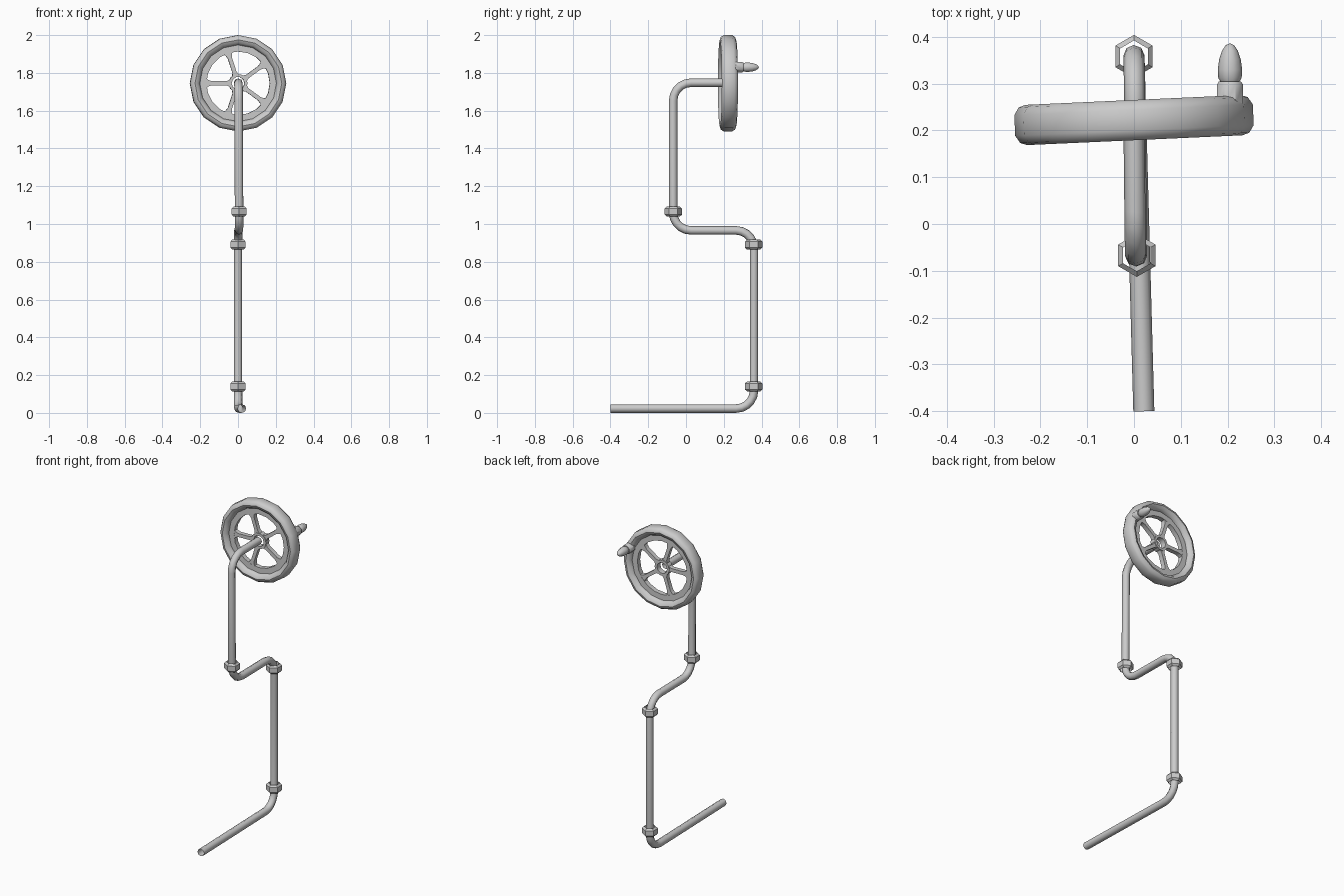
import bpy, bmesh
from math import sin, cos, pi, radians
from mathutils import Vector, Matrix

if "Cube" in bpy.data.objects:
    bpy.data.objects.remove(bpy.data.objects["Cube"])


def finish(name, bm, matrix, angle=40):
    bmesh.ops.recalc_face_normals(bm, faces=bm.faces)
    me = bpy.data.meshes.new(name)
    bm.to_mesh(me)
    bm.free()
    ob = bpy.data.objects.new(name, me)
    bpy.context.collection.objects.link(ob)
    ob.matrix_world = matrix
    bpy.ops.object.select_all(action='DESELECT')
    ob.select_set(True)
    bpy.context.view_layer.objects.active = ob
    bpy.ops.object.shade_smooth_by_angle(angle=radians(angle))
    return ob


def lathe(name, profile, sides, matrix, closed=False, start=0.0, angle=40):
    """Revolve (radius, height) points around local z."""
    bm = bmesh.new()
    rings = []
    for i in range(sides):
        a = start + 2 * pi * i / sides
        rings.append([bm.verts.new((r * cos(a), r * sin(a), h)) for r, h in profile])
    n = len(profile)
    for i in range(sides):
        p, q = rings[i], rings[(i + 1) % sides]
        for j in range(n if closed else n - 1):
            k = (j + 1) % n
            bm.faces.new((p[j], q[j], q[k], p[k]))
    bmesh.ops.remove_doubles(bm, verts=bm.verts, dist=1e-5)
    return finish(name, bm, matrix, angle)


def fillet(points, radius, steps=5):
    """Round the inner corners of a path."""
    out = [points[0]]
    for a, b, c in zip(points, points[1:], points[2:]):
        p = b + (a - b).normalized() * radius
        q = b + (c - b).normalized() * radius
        centre = p + q - b
        for i in range(steps + 1):
            t = pi / 2 * i / steps
            out.append(centre + (p - centre) * cos(t) + (q - centre) * sin(t))
    return out + [points[-1]]


# Bent pipe
path = fillet([Vector(p) for p in (
    (0.021, -0.4, 0.023), (0, 0.36, 0.023), (0, 0.36, 0.966),
    (0.006, -0.068, 0.966), (0.003, -0.068, 1.748), (0, 0.205, 1.748))], 0.095)
curve = bpy.data.curves.new("pipe", 'CURVE')
curve.dimensions = '3D'
curve.bevel_depth = 0.0225
curve.bevel_resolution = 2
spline = curve.splines.new('POLY')
spline.points.add(len(path) - 1)
for pt, co in zip(spline.points, path):
    pt.co = (*co, 1)
spline.use_smooth = True
bpy.context.collection.objects.link(bpy.data.objects.new("pipe", curve))

# Hexagonal pipe collars
collar = [(0.034, -0.027), (0.046, -0.016), (0.046, 0.016), (0.034, 0.027)]
for i, (x, y, z) in enumerate([(0, 0.358, 0.14), (0, 0.358, 0.891), (0.006, -0.067, 1.066)]):
    lathe(f"collar_{i + 1}", collar, 6, Matrix.Translation((x, y, z)),
          start=pi / 2, angle=20)

# Wheel frame: local z points to the back (+y), local y points up
wheel = (Matrix.Translation((0, 0.222, 1.745)) @ Matrix.Rotation(radians(2.6), 4, 'Z')
         @ Matrix(((-1, 0, 0, 0), (0, 0, 1, 0), (0, 1, 0, 0), (0, 0, 0, 1))))

# Rim with rounded section
lathe("wheel_rim", [(0.255, -0.022), (0.255, 0.022), (0.245, 0.038), (0.23, 0.043),
                    (0.213, 0.036), (0.203, 0.018), (0.203, -0.018), (0.213, -0.036),
                    (0.23, -0.043), (0.245, -0.038)], 16, wheel, closed=True, start=pi / 2)
lathe("wheel_flange", [(0.168, -0.015), (0.21, -0.015), (0.21, 0.015), (0.168, 0.015)],
      20, wheel, closed=True)
lathe("wheel_hub", [(0.034, -0.018), (0.05, -0.018), (0.05, 0.018), (0.034, 0.018)],
      10, wheel, closed=True)

# Flared spokes
half = [(0.042, 0.02), (0.06, 0.011), (0.14, 0.011), (0.16, 0.018), (0.175, 0.034)]
outline = half + [(r, -w) for r, w in reversed(half)]
bm = bmesh.new()
for i in range(5):
    rot = Matrix.Rotation(2 * pi * i / 5, 3, 'Z')
    lo, hi = ([bm.verts.new(rot @ Vector((r, w, h))) for r, w in outline]
              for h in (-0.014, 0.014))
    bm.faces.new(lo[::-1])
    bm.faces.new(hi)
    for j in range(len(outline)):
        k = (j + 1) % len(outline)
        bm.faces.new((lo[j], lo[k], hi[k], hi[j]))
finish("wheel_spokes", bm, wheel)

# Crank handle on the back of the rim
handle = Matrix.Translation((0.205, 0.0, 1.83)) @ Matrix.Rotation(-pi / 2, 4, 'X')
lathe("handle_base", [(0, 0.255), (0.03, 0.255), (0.03, 0.298), (0.026, 0.304), (0, 0.304)],
      8, handle, start=pi / 8)
lathe("handle_grip", [(0.018, 0.3), (0.025, 0.312), (0.026, 0.33), (0.023, 0.352),
                      (0.017, 0.37), (0.009, 0.382), (0, 0.386)], 10, handle)
